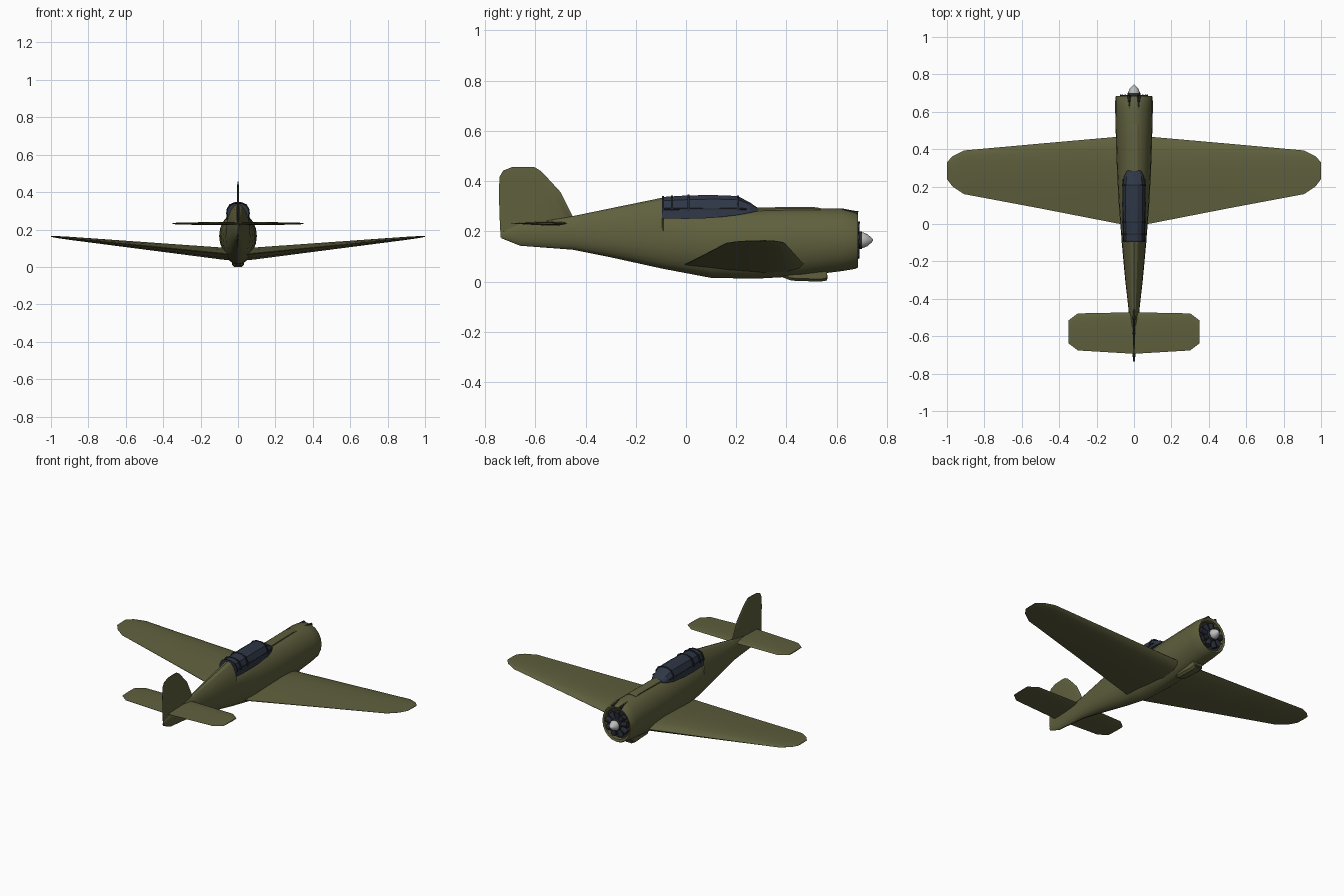
import bpy, bmesh, math
from mathutils import Vector, Matrix

if "Cube" in bpy.data.objects:
    bpy.data.objects.remove(bpy.data.objects["Cube"])


def material(name, r, g, b):
    m = bpy.data.materials.new(name)
    m.diffuse_color = (r, g, b, 1)
    m.use_nodes = True
    m.node_tree.nodes["Principled BSDF"].inputs["Base Color"].default_value = m.diffuse_color
    return m


OLIVE = material("olive", 0.115, 0.115, 0.048)
NAVY = material("navy", 0.028, 0.038, 0.06)
DARK = material("dark", 0.025, 0.026, 0.024)
FRAME = material("frame", 0.018, 0.022, 0.032)
METAL = material("metal", 0.5, 0.5, 0.5)


def finish(name, bm, mat, angle=28):
    bmesh.ops.recalc_face_normals(bm, faces=bm.faces[:])
    me = bpy.data.meshes.new(name)
    bm.to_mesh(me)
    bm.free()
    me.materials.append(mat)
    ob = bpy.data.objects.new(name, me)
    bpy.context.collection.objects.link(ob)
    bpy.ops.object.select_all(action='DESELECT')
    ob.select_set(True)
    bpy.context.view_layer.objects.active = ob
    bpy.ops.object.shade_smooth_by_angle(angle=math.radians(angle))
    return ob


def loft(name, rings, mat, angle=28):
    """Skin a list of equal-length point rings and cap both ends."""
    bm = bmesh.new()
    vs = [[bm.verts.new(p) for p in ring] for ring in rings]
    n = len(vs[0])
    for a, b in zip(vs, vs[1:]):
        for i in range(n):
            bm.faces.new((a[i], a[(i + 1) % n], b[(i + 1) % n], b[i]))
    bm.faces.new(vs[0])
    bm.faces.new(vs[-1])
    return finish(name, bm, mat, angle)


def cone(name, p, q, r1, r2, mat, sides=12):
    """Round bar or cone from point p to point q."""
    p, q = Vector(p), Vector(q)
    bm = bmesh.new()
    rot = (q - p).to_track_quat('Z', 'Y').to_matrix().to_4x4()
    bmesh.ops.create_cone(bm, cap_ends=True, segments=sides, radius1=r1, radius2=r2,
                          depth=(q - p).length,
                          matrix=Matrix.Translation((p + q) / 2) @ rot)
    return finish(name, bm, mat, 40)


# Fuselage: egg-shaped sections (y, half width, bottom, widest z, top)
def egg(y, a, zb, zc, zt, n=20):
    ring = []
    for i in range(n):
        t = 2 * math.pi * i / n
        s = math.sin(t)
        ring.append((a * math.cos(t), y, zc + s * ((zt - zc) if s > 0 else (zc - zb))))
    return ring


body = [(-.735, .004, .176, .187, .20), (-.66, .012, .146, .19, .235),
        (-.45, .03, .13, .19, .264), (-.30, .047, .10, .18, .295),
        (-.095, .066, .055, .165, .337), (-.09, .066, .054, .165, .285),
        (.10, .081, .018, .16, .285), (.28, .091, .015, .16, .291),
        (.46, .097, .025, .165, .295), (.62, .101, .045, .168, .295),
        (.675, .100, .054, .168, .284), (.685, .096, .060, .168, .276),
        (.68, .086, .074, .168, .262), (.655, .084, .076, .168, .26)]
loft("fuselage", [egg(*s) for s in body], OLIVE)


# Flying surfaces: airfoil sections (span, leading y, trailing y, offset, half thickness)
FOIL = [(0, 0), (.04, .5), (.14, .85), (.32, 1), (.62, .68), (1, .06)]


def surface(name, stations, place):
    loop = FOIL + [(c, -h) for c, h in reversed(FOIL[1:])]
    rings = [[place(s, le + (te - le) * c, off + h * th) for c, h in loop]
             for s, le, te, off, th in stations]
    return loft(name, rings, OLIVE, 35)


wing = [(0, .474, -.012, .068, .034), (.09, .466, .003, .075, .032),
        (.5, .43, .083, .116, .020), (.91, .393, .16, .157, .008),
        (.97, .363, .20, .163, .005), (1.0, .33, .24, .166, .002)]
tail = [(0, -.472, -.694, .235, .009), (.30, -.478, -.676, .235, .006),
        (.35, -.515, -.638, .235, .003)]
for side, label in ((1, "right"), (-1, "left")):
    flat = lambda s, y, z: (side * s, y, z)
    surface(label + "_wing", wing, flat)
    surface(label + "_tailplane", tail, flat)

fin = [(.178, -.60, -.738, 0, .005), (.26, -.45, -.742, 0, .008),
       (.36, -.50, -.745, 0, .006), (.42, -.555, -.742, 0, .005),
       (.445, -.58, -.728, 0, .004), (.46, -.605, -.69, 0, .003)]
surface("tail_fin", fin, lambda z, y, x: (x, y, z))


# Canopy: faceted glasshouse with sloping windscreen
def hoop(y, w, zb, zt, grow=0.0):
    h = zt - zb
    half = [(w, 0), (w * .95, .42), (w * .72, .82), (w * .3, 1)]
    pts = half + [(-x, z) for x, z in reversed(half)]
    return [(x * (1 + grow / w), y, zb + z * (h + grow)) for x, z in pts]


loft("canopy", [hoop(-.096, .058, .255, .340), hoop(0, .061, .253, .346),
                hoop(.10, .063, .256, .348), hoop(.205, .062, .268, .344),
                hoop(.255, .053, .277, .318), hoop(.285, .038, .284, .297)], NAVY, 15)
for i, (y, w, zb, zt) in enumerate([(-.092, .058, .285, .340), (-.055, .06, .285, .343),
                                    (.01, .061, .285, .346), (.207, .061, .285, .343)]):
    loft("canopy_frame_%d" % i, [hoop(y - .004, w, zb, zt, .003),
                                 hoop(y + .004, w, zb, zt, .003)], FRAME, 15)
for side in (-1, 1):
    cone("canopy_rail", (side * .055, -.095, .292), (side * .058, .24, .293),
         .004, .004, FRAME, 6)

# Raised nose deck ahead of the windscreen
loft("nose_deck", [[(-.028, y, .27), (-.028, y, z - .006), (-.018, y, z), (.018, y, z),
                    (.028, y, z - .006), (.028, y, .27)]
                   for y, z in ((.26, .298), (.50, .301), (.535, .296))], OLIVE, 20)

# Gun troughs on the cowling
for side in (-1, 1):
    cone("gun_trough", (side * .025, .615, .289), (side * .025, .684, .273),
         .002, .011, DARK, 8)

# Belly air scoop
scoop = [(.385, .018, .02), (.42, .03, .007), (.535, .032, .003), (.562, .030, .008)]
loft("belly_scoop", [[(-w, y, .045), (-w, y, z + .01), (-w * .6, y, z),
                      (w * .6, y, z), (w, y, z + .01), (w, y, .045)]
                     for y, w, z in scoop], OLIVE, 20)
loft("scoop_mouth", [[(-.024, y, .03), (-.024, y, .014), (.024, y, .014), (.024, y, .03)]
                     for y in (.56, .564)], DARK)

# Radial engine in the cowl opening
HUB = Vector((0, .675, .168))
loft("engine_backplate", [egg(.65, .083, .077, .168, .259),
                          egg(.660, .083, .077, .168, .259)], DARK)
for i in range(9):
    t = math.pi / 2 + 2 * math.pi * i / 9
    d = Vector((math.cos(t), 0, math.sin(t)))
    cone("engine_cylinder_%d" % i, HUB + d * .02, HUB + d * .074, .014, .017, FRAME, 10)
cone("engine_hub", (0, .655, .168), (0, .700, .168), .042, .034, DARK, 16)

# Pointed spinner
prof = [(.692, .030), (.705, .031), (.722, .024), (.737, .011), (.745, .002)]
loft("spinner", [egg(y, r, .168 - r, .168, .168 + r, 16) for y, r in prof], METAL, 40)

# Rest the model on z = 0
low = min((o.matrix_world @ v.co).z for o in bpy.data.objects for v in o.data.vertices)
for o in bpy.data.objects:
    o.location.z -= low
